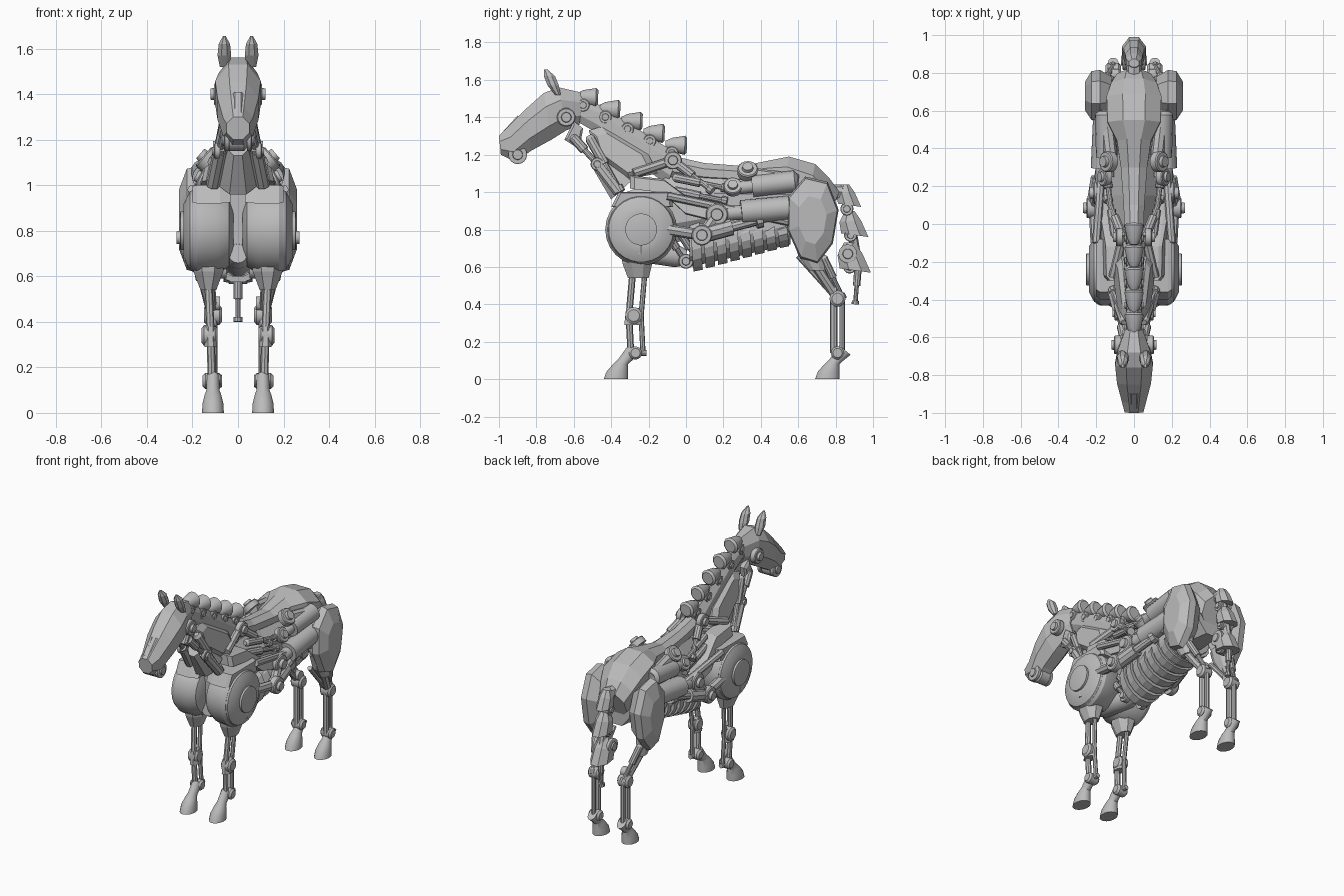
import bpy
import bmesh
from math import cos, sin, pi, radians
from mathutils import Vector

if "Cube" in bpy.data.objects:
    bpy.data.objects.remove(bpy.data.objects["Cube"], do_unlink=True)

grey = (.5, .5, .5, 1)
metal = bpy.data.materials.new("grey_metal")
metal.use_nodes = True
metal.diffuse_color = grey
metal.node_tree.nodes["Principled BSDF"].inputs["Base Color"].default_value = grey

OUT, BACK, UP = Vector((1, 0, 0)), Vector((0, 1, 0)), Vector((0, 0, 1))


def skin(name, rings, mirror):
    """Bridge a list of point rings into a closed solid."""
    bm = bmesh.new()
    loops = [[bm.verts.new(point) for point in ring] for ring in rings]
    for lower, upper in zip(loops, loops[1:]):
        for i in range(len(lower)):
            bm.faces.new((lower[i - 1], lower[i], upper[i], upper[i - 1]))
    bm.faces.new(loops[0])
    bm.faces.new(loops[-1])
    bmesh.ops.recalc_face_normals(bm, faces=bm.faces[:])
    mesh = bpy.data.meshes.new(name)
    bm.to_mesh(mesh)
    bm.free()
    mesh.materials.append(metal)
    part = bpy.data.objects.new(name, mesh)
    bpy.context.collection.objects.link(part)
    if mirror:
        part.modifiers.new("Mirror", "MIRROR").use_mirror_merge = False
    return mesh


def circle(sides, offset=0.0):
    return [2 * pi * (i + offset) / sides for i in range(sides)]


def soften(mesh):
    for polygon in mesh.polygons:
        polygon.use_smooth = len(polygon.vertices) == 4
    mesh.set_sharp_from_angle(angle=radians(30))


def revolve(name, start, end, profile, mirror=True, sides=16):
    """Turned part from start to end; profile is (fraction, radius)."""
    axis = end - start
    u = axis.orthogonal().normalized()
    v = axis.normalized().cross(u)
    soften(skin(name, [[start + axis * t + (u * cos(q) + v * sin(q)) * radius for q in circle(sides)]
                       for t, radius in profile], mirror))


def rod(name, start, end, radius, mirror=True):
    revolve(name, start, end, [(0, radius), (1, radius)], mirror, sides=8)


def piston(name, start, end, radius, mirror=True):
    """Thick barrel, thin shaft and an end fitting."""
    thin = radius * .6
    revolve(name, start, end, [(0, thin), (.05, radius), (.5, radius), (.5, thin),
                               (.9, thin), (.9, radius), (1, radius)], mirror, sides=10)


def pin(name, start, end, radius, mirror=True):
    """Cylinder with bevelled rims."""
    revolve(name, start, end, [(0, radius * .7), (.15, radius), (.85, radius), (1, radius * .7)], mirror)


def disc(name, centre, radius, depth=.05, tilt=0.0):
    """Round joint with a raised hub, facing outwards."""
    axis = (OUT * cos(tilt) + UP * sin(tilt)) * depth
    revolve(name, centre, centre + axis, [(0, radius), (.6, radius), (.7, radius * .9),
                                          (.7, radius * .55), (1, radius * .5)], sides=20)


def upright(y, top, bottom, width):
    return (y, top), (y, bottom), width


def level(z, front, back, width):
    return (front, z), (back, z), width


def loft(name, sections, mirror=False, shift=Vector(), sides=8):
    """Faceted body; each section is (upper point, lower point, half width)."""
    k = 1 / cos(pi / sides)
    rings = []
    for upper, lower, width in sections:
        a, b = Vector((0, *upper)), Vector((0, *lower))
        rings.append([shift + (a + b) / 2 + OUT * width * k * cos(q) + (a - b) / 2 * k * sin(q)
                      for q in circle(sides, .5)])
    return skin(name, rings, mirror)


def plate(name, outline, layers, lean=0.0):
    """Mirrored side plate; outline is (y, z), layers are (x, scale)."""
    points = [Vector((0, *p)) for p in outline]
    centre = sum(points, Vector()) / len(points)
    skin(name, [[centre + (p - centre) * scale + OUT * (x + lean * (centre - p).z) for p in points]
                for x, scale in layers], True)


# Main pivots of the left side
chin, cheek = Vector((.04, -.9, 1.2)), Vector((.07, -.64, 1.4))
throat, collar = Vector((.05, -.58, 1.3)), Vector((.11, -.35, 1))
withers, loin = Vector((.06, -.07, 1.17)), Vector((.12, .33, 1.1))
saddle, rump = Vector((.14, .25, 1.02)), Vector((.15, .6, 1))
flank, girth = Vector((.17, .165, .88)), Vector((.21, .085, .77))
shoulder, elbow = Vector((.2, -.24, .8)), Vector((.13, -.26, .57))
knee, fetlock = Vector((.12, -.28, .34)), Vector((.115, -.27, .14))
stifle, hock = Vector((.17, .66, .66)), Vector((.11, .81, .43))
hind_fetlock = Vector((.11, .81, .14))

# Head
loft("head", [((-.55, 1.53), (-.57, 1.36), .045), ((-.68, 1.56), (-.64, 1.33), .085),
              ((-.76, 1.53), (-.72, 1.28), .1), ((-.85, 1.45), (-.83, 1.22), .09),
              ((-.95, 1.35), (-.91, 1.16), .065), ((-1, 1.3), (-.99, 1.2), .05)])
pin("chin_roller", chin - OUT * .09, chin, .05, mirror=False)
disc("chin_disc", chin, .05, depth=.03)
disc("cheek_disc", cheek, .05)
loft("nose_plate", [((-.9, 1.41), (-.88, 1.37), .03), ((-1, 1.3), (-.98, 1.2), .03)])
loft("ear", [level(1.52, -.7, -.67, .02), level(1.57, -.74, -.68, .03),
             level(1.62, -.76, -.7, .025), level(1.655, -.76, -.74, .006)], mirror=True, shift=OUT * .06)

# Neck and mane vertebrae
loft("neck_beam", [((-.6, 1.52), (-.62, 1.4), .035), ((-.45, 1.46), (-.5, 1.33), .04),
                   ((-.04, 1.2), (-.1, 1.04), .06)])
loft("neck_base", [((-.42, 1.22), (-.5, 1.13), .045), ((-.25, 1.1), (-.4, .96), .09)])
nape, crest_end = Vector((0, -.585, 1.51)), Vector((0, -.11, 1.255))
for i in range(5):
    base = nape.lerp(crest_end, i / 4)
    revolve("mane_cup", base, base + BACK * .115 - UP * .005,
            [(0, .02), (.3, .038), (.9, .053), (1, .04)], mirror=False, sides=12)
    disc("mane_joint", base + BACK * .035 + OUT * .025 - UP * .045, .034, depth=.025)
plate("neck_side", [(-.52, 1.33), (-.45, 1.35), (-.2, 1.2), (-.15, 1.1), (-.3, 1.07), (-.48, 1.2)],
      [(.02, 1), (.06, 1), (.085, .75)], lean=.15)
plate("throat_plate", [(-.65, 1.28), (-.6, 1.38), (-.55, 1.34), (-.57, 1.23)],
      [(.02, 1), (.05, 1), (.06, .7)])
gullet = throat.lerp(collar, .5) - BACK * .01
piston("throat_piston", throat - BACK * .03, gullet, .026)
piston("neck_piston", throat + BACK * .06, collar, .028)
rod("neck_strut", gullet, collar - BACK * .01, .03)
disc("neck_joint", gullet, .035, depth=.035)
disc("withers_disc", withers, .048)
piston("withers_piston", withers, flank.lerp(saddle, .9) - BACK * .1, .025)
rod("withers_brace", withers, collar + UP * .1 + BACK * .07, .025)

# Body core, back and ribs
loft("body_core", [upright(-.32, 1, .74, .07), upright(-.1, 1.08, .72, .1), upright(.15, 1.08, .78, .12),
                   upright(.6, 1.08, .76, .15), upright(.75, 1, .76, .1)])
loft("back_shell", [upright(-.1, 1.2, 1.08, .05), upright(.1, 1.155, 1.05, .055), upright(.3, 1.14, 1.04, .07),
                    ((.45, 1.17), (.42, 1.03), .09), ((.55, 1.19), (.52, 1), .14),
                    ((.69, 1.15), (.65, .94), .145), ((.77, 1.07), (.7, .88), .12), ((.82, 1), (.74, .82), .09)])
loft("belly_liner", [upright(.02, .86, .6, .13), upright(.56, .98, .72, .145)], sides=16)
for i in range(8):
    y, low = .04 + i * .066, .575 + i * .018
    loft("rib", [((y - .02, .86), (y, low), .14), ((y + .03, .88), (y + .05, low + .01), .15)], sides=16)
pin("sternum", Vector((0, -.33, .7)), Vector((0, 0, .65)), .06, mirror=False)
disc("girth_joint", Vector((.05, 0, .63)), .04)

# Flank machinery
plate("shoulder_beam", [(-.3, 1.09), (-.12, 1.07), (.05, .94), (.18, .92), (.16, .84), (0, .88),
                        (-.13, 1), (-.3, 1.02)], [(.08, 1), (.15, 1), (.17, .9)], lean=.2)
disc("flank_disc", flank, .06, depth=.065)
disc("girth_disc", girth, .055, depth=.06)
disc("loin_disc", loin, .055, depth=.06, tilt=.7)
disc("saddle_disc", saddle, .05, tilt=.5)
for name, start, end, radius in (("flank", flank, rump - UP * .08, .065), ("loin", saddle, rump + UP * .06, .058)):
    slim = radius * .6
    revolve(name + "_cylinder", start, end, [(0, slim), (.3, slim), (.3, radius), (.95, radius), (1, slim)])
piston("girth_ram", girth, rump.lerp(flank, .45) - UP * .09, .045)
rod("girth_link", girth, shoulder + BACK * .14, .03)
rod("flank_link", flank + OUT * .02, girth, .03)
rod("loin_arm", loin, rump + UP * .06, .035)
rod("flank_brace", shoulder + BACK * .14 + UP * .18, rump - UP * .17, .022)
for gap in (0, .07):
    piston("upper_ram", withers - UP * (gap + .09) + OUT * .04, saddle - UP * gap - BACK * .03, .024)
    piston("elbow_ram", Vector((.1, gap - .1, .78)), Vector((.06, gap, .62)), .022)

# Shoulders
inner = shoulder - OUT * shoulder.x
revolve("shoulder_drum", inner, shoulder,
        [(.1, .11), (.2, .16), (.45, .188), (.9, .192), (1, .18)], sides=24)
revolve("shoulder_disc", shoulder, shoulder + OUT * .055,
        [(0, .178), (.2, .174), (.7, .12), (.7, .085), (.95, .085), (1, .075)], sides=28)
rod("shoulder_slot", shoulder + OUT * .02 - UP * .06, shoulder + OUT * .02 - UP * .13, .02)
plate("chest_cap", [(-.4, .92), (-.36, 1), (-.08, 1), (-.07, .92)], [(.03, .9), (.08, 1), (.18, 1), (.2, .9)])

# Front legs
loft("forearm", [level(.7, -.35, -.14, .075), level(.62, -.34, -.18, .065), level(.54, -.31, -.2, .035)],
     mirror=True, shift=OUT * elbow.x)
for offset, radius in ((-.025, .018), (.04, .014)):
    rod("forearm_rod", elbow + BACK * offset, knee + BACK * offset, radius)
    rod("cannon_rod", knee + BACK * offset, fetlock + BACK * offset, radius)
pin("knee", knee - OUT * .03, knee + OUT * .04, .045)
loft("knee_block", [level(.38, -.32, -.25, .025), level(.29, -.33, -.24, .028)], mirror=True, shift=OUT * knee.x)
rod("front_spur", fetlock - BACK * .03, fetlock + BACK * .06, .016)

# Hips and hind legs
hip = [(.675 + .14 * cos(q) * (1 + .15 * sin(q)), .85 + .24 * sin(q)) for q in circle(8, .3)]
plate("hip_plate", hip, [(.12, .75), (.18, 1), (.225, .95), (.26, .55)])
loft("thigh", [level(.76, .57, .74, .05), level(.66, .6, .74, .04), level(.58, .66, .74, .025)],
     mirror=True, shift=OUT * .16)
rod("gaskin_rod", stifle, hock, .026)
piston("gaskin_ram", stifle + BACK * .07, hock + BACK * .03, .022)
rod("gaskin_brace", stifle - BACK * .06 - OUT * .05, hock + UP * .03 - BACK * .03, .016)
pin("hock", hock - OUT * .04, hock + OUT * .04, .043)
disc("hock_cap", hock - BACK * .02 + UP * .05 - OUT * .03, .032, depth=.06)
for offset, radius in ((-.02, .02), (.025, .015)):
    rod("hind_cannon_rod", hock + BACK * offset, hind_fetlock + BACK * offset, radius)

# Ankles and hooves, front then hind
for name, ankle, shift in (("front", fetlock, 0), ("hind", hind_fetlock, 1.13)):
    pin(name + "_ankle", ankle - OUT * .04, ankle + OUT * .04, .035)
    soften(loft(name + "_hoof", [level(0, -.44, -.31, .048), level(.04, -.425, -.31, .046),
                                 level(.08, -.39, -.31, .036), ((-.36, .11), (-.3, .09), .028),
                                 ((-.31, .18), (-.25, .13), .028)],
                mirror=True, shift=OUT * .11 + BACK * shift, sides=16))

# Tail
dock, tail_end = Vector((0, .85, 1)), Vector((0, .92, .6))
for y, z, size in ((.83, 1.04, .85), (.85, .9, 1), (.845, .73, 1.15)):
    loft("tail_cap", [((0, 0), (.05 * size, 0), .03 * size),
                      ((-.03 * size, -.06 * size), (.085 * size, -.05 * size), .05 * size),
                      ((-.02 * size, -.12 * size), (.125 * size, -.14 * size), .055 * size)],
         shift=BACK * y + UP * z)
    disc("tail_joint", Vector((.02, y + .03, z - .13)), .035, depth=.03)
rod("tail_core", dock - BACK * .06, dock, .04, mirror=False)
rod("tail_spine", dock, tail_end, .026, mirror=False)
disc("tail_disc", Vector((.04, .865, .67)), .05, depth=.03)
piston("tail_tip", tail_end, tail_end - UP * .2 - BACK * .015, .02, mirror=False)
